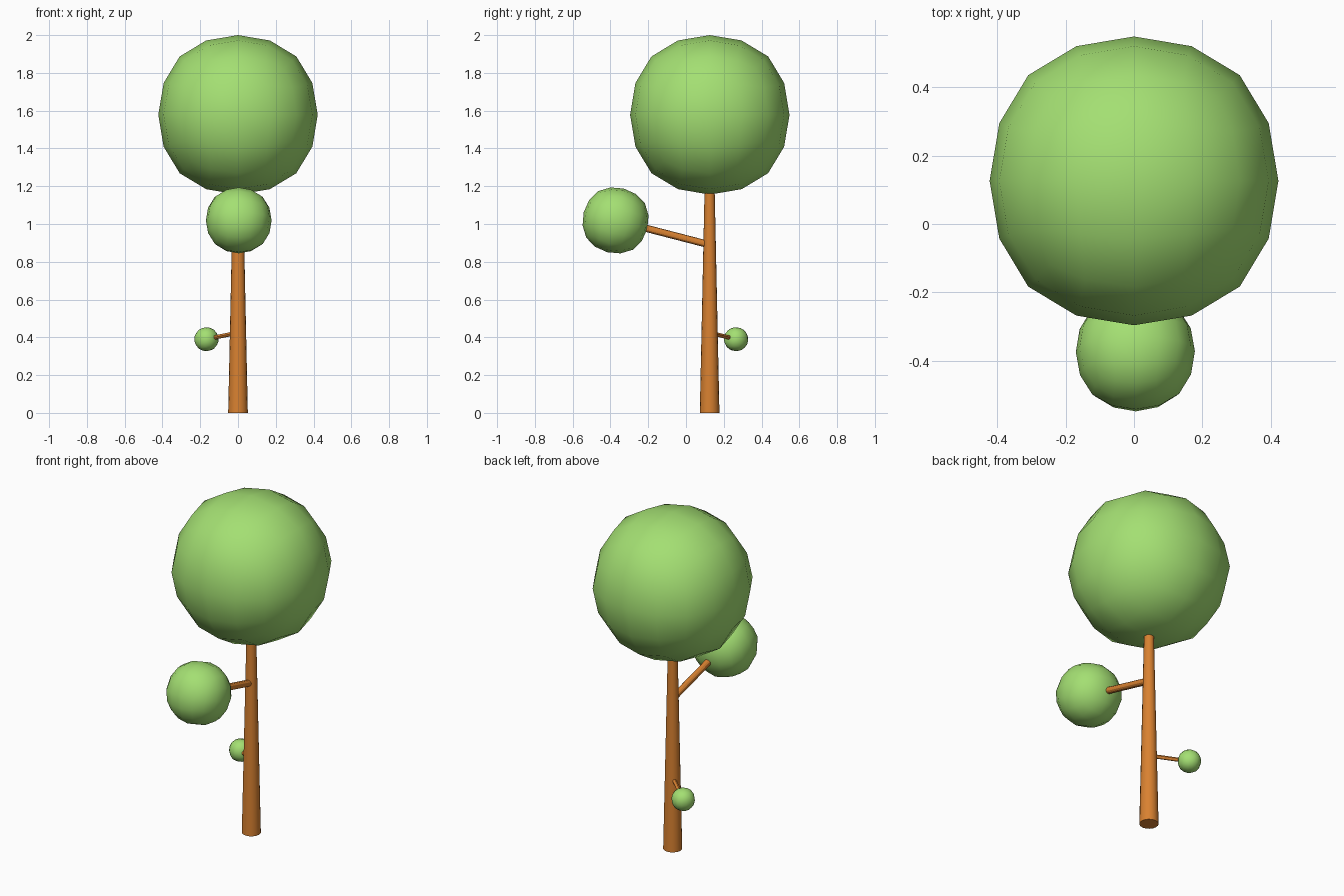
import bpy
from mathutils import Vector

cube = bpy.data.objects.get("Cube")
if cube:
    bpy.data.objects.remove(cube, do_unlink=True)


def make_material(name, rgb):
    mat = bpy.data.materials.new(name)
    mat.use_nodes = True
    color = (*rgb, 1.0)
    mat.diffuse_color = color
    mat.node_tree.nodes["Principled BSDF"].inputs["Base Color"].default_value = color
    return mat


LEAF = make_material("leaf green", (0.37, 0.74, 0.17))
BARK = make_material("bark brown", (0.69, 0.22, 0.03))


def aim(direction):
    return direction.to_track_quat('Z', 'Y')


def make_limb(name, start, end, base_radius, tip_radius, sides):
    """Tapered round limb running from start to end."""
    axis = end - start
    bpy.ops.mesh.primitive_cone_add(vertices=sides, radius1=base_radius,
                                    radius2=tip_radius, depth=axis.length,
                                    location=(start + end) / 2)
    limb = bpy.context.object
    limb.name = name
    limb.rotation_euler = aim(axis).to_euler()
    limb.data.materials.append(BARK)
    bpy.ops.object.shade_smooth_by_angle()


def make_foliage(name, center, radius, direction):
    """Rounded cube ball of leaves, turned along its limb."""
    # a cube subdivided twice shrinks to this share of its half width
    shrink = 0.8785
    bpy.ops.mesh.primitive_cube_add(size=2 * radius / shrink, location=center)
    ball = bpy.context.object
    ball.name = name
    ball.rotation_euler = aim(direction).to_euler()
    ball.data.materials.append(LEAF)
    bpy.ops.object.shade_smooth()
    smooth = ball.modifiers.new("rounding", 'SUBSURF')
    smooth.levels = smooth.render_levels = 2
    smooth.use_limit_surface = False


# Trunk and crown
root = Vector((0, 0.125, 0))
crown = Vector((0, 0.126, 1.578))
make_limb("trunk", root, Vector((0, 0.125, 1.4)), 0.052, 0.022, 16)
make_foliage("crown_foliage", crown, 0.422, Vector((0, 0, 1)))

# Side branches: start on the trunk, ball centre, limb radius, ball radius
branches = {
    "front": (Vector((0, 0.125, 0.89)), Vector((0.004, -0.373, 1.019)), 0.019, 0.174),
    "back": (Vector((0, 0.125, 0.425)), Vector((-0.167, 0.265, 0.39)), 0.011, 0.063),
}
for side, (start, center, limb_radius, ball_radius) in branches.items():
    make_limb(side + "_branch", start, center, limb_radius, limb_radius, 12)
    make_foliage(side + "_branch_foliage", center, ball_radius, center - start)
